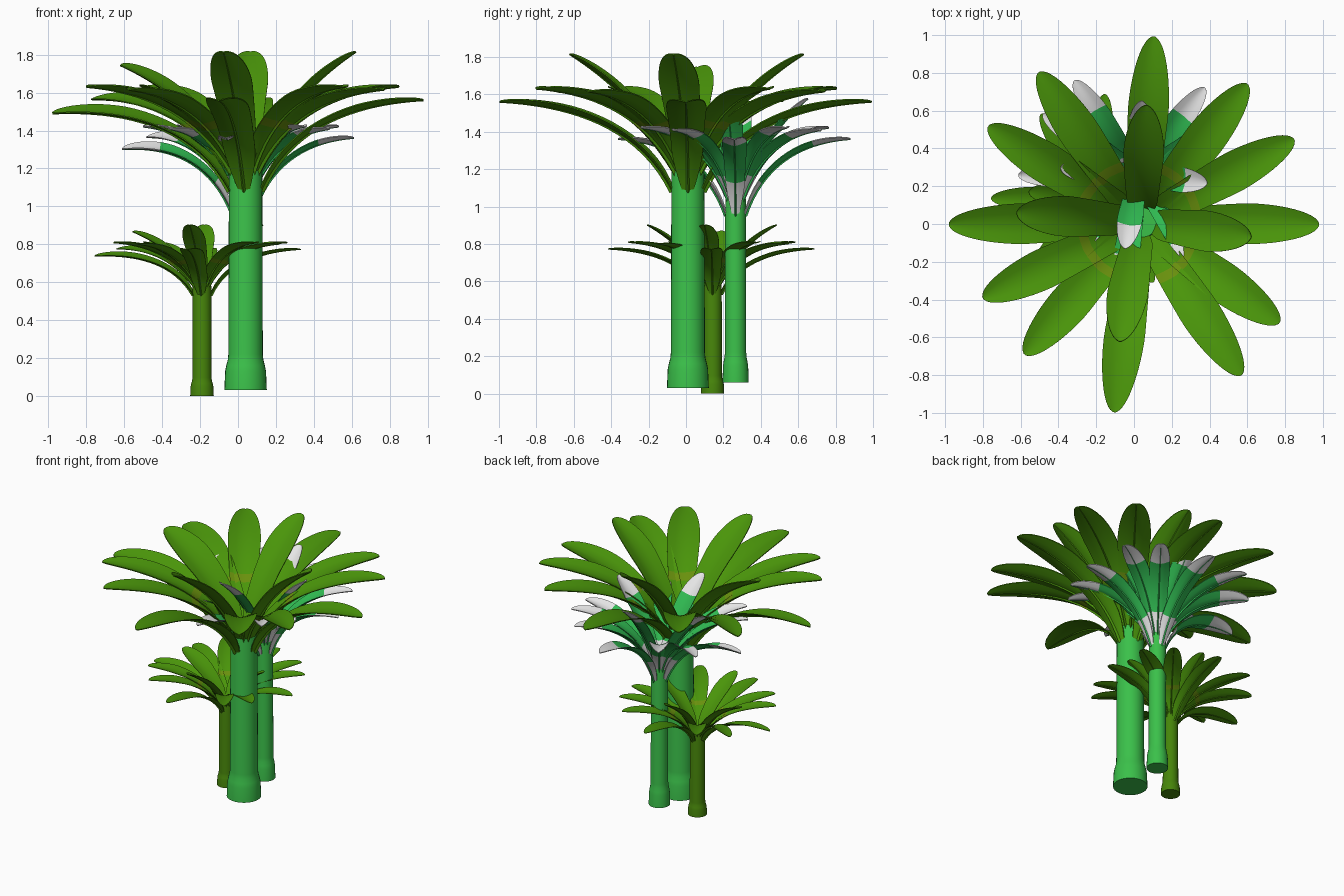
import bpy, bmesh, math
from mathutils import Vector

if "Cube" in bpy.data.objects:
    bpy.data.objects.remove(bpy.data.objects["Cube"])


def material(name, rgb):
    m = bpy.data.materials.new(name)
    m.diffuse_color = (*rgb, 1)
    m.use_nodes = True
    m.node_tree.nodes["Principled BSDF"].inputs["Base Color"].default_value = m.diffuse_color
    return m


LEAF = material("leaf green", (0.068, 0.30, 0.003))
OLIVE = material("olive band", (0.14, 0.28, 0.004))
STEM = material("bright stem green", (0.043, 0.53, 0.068))
EMERALD = material("emerald leaf", (0.03, 0.50, 0.085))
DARK = material("dark olive stem", (0.062, 0.235, 0.003))
WHITE = material("pale white", (0.8, 0.8, 0.8))

CROWN_SHIFT = Vector((-0.04, -0.012, 0))   # crown centre relative to the trunk
CHANNEL = 0.28                             # how far leaf edges curl up

# leaf layers: (start r, z), (control r, z), tip z, [(angle, reach, tip drop)]
LAYERS = [
    ((0.082, 1.05), (0.30, 1.50), 1.53,
     [(84, 1.0, 0), (0, 0.98, 0), (-96, 1.0, 0), (180, 0.98, 0.07)]),
    ((0.045, 1.09), (0.28, 1.56), 1.60,
     [(28, 0.96, 0), (122, 0.95, 0), (-154, 0.89, 0), (-54.5, 0.98, 0)]),
    ((0.045, 1.09), (0.28, 1.54), 1.585,
     [(51, 0.955, 0), (146, 0.93, 0.05), (-130, 0.9, 0), (-34, 0.93, 0)]),
    ((0.05, 1.12), (0.20, 1.52), 1.785,
     [(84, 0.635, 0), (-6, 0.625, 0), (-97, 0.625, 0), (174, 0.625, 0.07)]),
]


def half_width(t):
    # narrow base, fullest at two thirds, elliptical tip
    if t < 0.3:
        w = 0.03 + 0.055 * math.sin(t / 0.3 * math.pi / 2)
    else:
        w = 0.085 + 0.023 * min((t - 0.3) / 0.38, 1)
    if t > 0.68:
        w *= math.sqrt(max(0, 1 - ((t - 0.68) / 0.32) ** 2))
    return max(w, 0.008)


def add_leaf(bm, start, ctrl, tip_z, angle, reach, drop, layer, banded):
    a = math.radians(angle)
    out = Vector((math.cos(a), math.sin(a), 0))
    side = Vector((-math.sin(a), math.cos(a), 0))
    up = Vector((0, 0, 1))
    roll = 0.22 if drop else 0.0           # drooping leaves are also rolled
    p0, p1, p2 = Vector(start), Vector(ctrl), Vector((reach, tip_z - drop))
    n = 24
    blade, rib, ts = [], [], []
    for i in range(n + 1):
        t = math.sin(i / n * math.pi / 2)
        ts.append(t)
        p = p0 * (1 - t) ** 2 + p1 * 2 * t * (1 - t) + p2 * t * t
        d = ((p1 - p0) * (1 - t) + (p2 - p1) * t).normalized()
        normal = up * d.x - out * d.y
        c = out * p.x + up * p.y + CROWN_SHIFT * t
        w = half_width(t)
        # channelled cross-section, closed all round
        sec = [(u, w * (CHANNEL * abs(u) ** 1.5 - roll * u)) for u in (-1, -0.5, 0, 0.5, 1)]
        ring = [c + side * u * w + normal * (h + 0.003) for u, h in sec]
        ring += [c + side * u * w + normal * (h - 0.003) for u, h in reversed(sec)]
        blade.append([bm.verts.new(v) for v in ring])
        # midrib below the blade, fading out near the tip
        k = 1 - 0.8 * t
        rib.append([bm.verts.new(c + side * x * k + normal * z) for x, z in
                    ((-0.009, -0.002), (0, -0.002 - 0.016 * k), (0.009, -0.002))])

    def skin(rows, is_rib):
        m = len(rows[0])
        for i in range(n):
            tm = (ts[i] + ts[i + 1]) / 2
            idx = 0
            if banded and not is_rib and (tm < 0.28 or tm > 0.74):
                idx = 1
            if not banded and layer in (1, 2) and 0.40 < tm < 0.45:
                idx = 1
            for j in range(m):
                k = (j + 1) % m
                f = bm.faces.new((rows[i][j], rows[i][k], rows[i + 1][k], rows[i + 1][j]))
                f.material_index = idx
        for row in (rows[0], rows[-1]):
            f = bm.faces.new(row)
            f.material_index = 1 if banded and not is_rib else 0

    skin(blade, False)
    skin(rib, True)


def finish(name, bm, mats, loc, scale):
    bmesh.ops.recalc_face_normals(bm, faces=bm.faces)
    me = bpy.data.meshes.new(name)
    bm.to_mesh(me)
    bm.free()
    for m in mats:
        me.materials.append(m)
    ob = bpy.data.objects.new(name, me)
    bpy.context.collection.objects.link(ob)
    ob.location, ob.scale = loc, scale
    bpy.ops.object.select_all(action='DESELECT')
    ob.select_set(True)
    bpy.context.view_layer.objects.active = ob
    bpy.ops.object.shade_smooth_by_angle(angle=math.radians(40))


def trunk(name, mat, loc, scale):
    # lathe profile with a flared foot
    profile = [(0.112, 0), (0.108, 0.10), (0.102, 0.13), (0.094, 0.16),
               (0.091, 0.19), (0.088, 1.15), (0.082, 1.2)]
    sides = 28
    bm = bmesh.new()
    rings = [[bm.verts.new((r * math.cos(2 * math.pi * i / sides),
                            r * math.sin(2 * math.pi * i / sides), z))
              for i in range(sides)] for r, z in profile]
    for a, b in zip(rings, rings[1:]):
        for i in range(sides):
            k = (i + 1) % sides
            bm.faces.new((a[i], a[k], b[k], b[i]))
    bm.faces.new(rings[0])
    bm.faces.new(rings[-1])
    finish(name, bm, [mat], loc, scale)


def crown(name, mats, banded, loc, scale):
    bm = bmesh.new()
    for layer, (start, ctrl, tip_z, leaves) in enumerate(LAYERS):
        for angle, reach, drop in leaves:
            add_leaf(bm, start, ctrl, tip_z, angle, reach, drop, layer, banded)
    finish(name, bm, mats, loc, scale)


# three plants: same shape, different size and colours
PLANTS = [
    ("tall", STEM, [LEAF, OLIVE], False, (0.04, 0.01, 0.03), (1, 1, 1)),
    ("middle", STEM, [EMERALD, WHITE], True, (0.025, 0.265, 0.06), (0.625, 0.625, 0.85)),
    ("small", DARK, [LEAF, OLIVE], False, (-0.19, 0.142, 0), (0.555, 0.555, 0.505)),
]
for name, stem, mats, banded, loc, scale in PLANTS:
    trunk(name + "_trunk", stem, loc, scale)
    crown(name + "_leaves", mats, banded, loc, scale)
